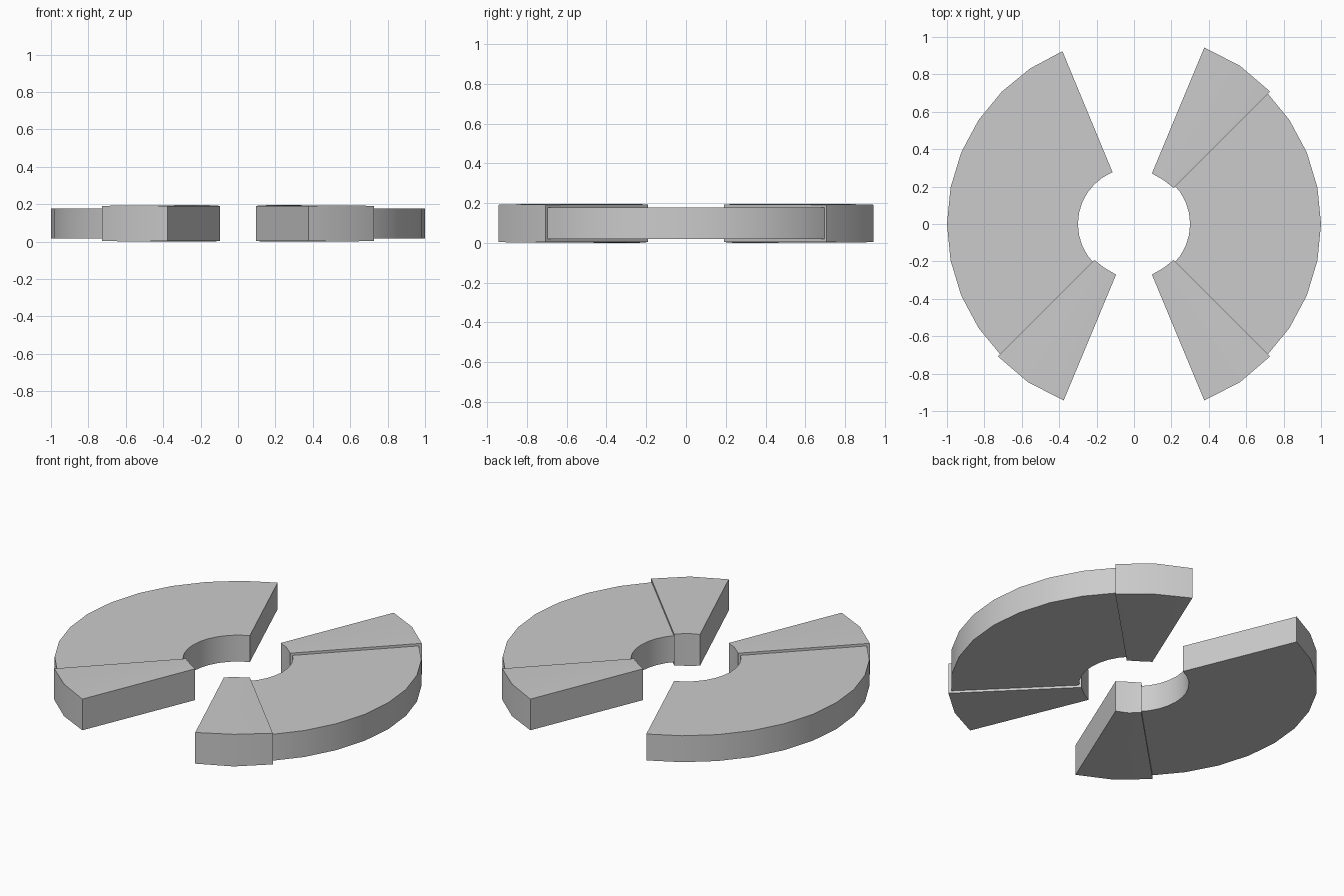
import bpy, bmesh
from math import radians, cos, sin

if "Cube" in bpy.data.objects:
    bpy.data.objects.remove(bpy.data.objects["Cube"])

STEP = 11.25            # 32 sides per full circle
R_IN, R_OUT = 0.30, 1.0
Z_LOW, Z_HIGH = 0.018, 0.177


def ring_segment(name, start, end, swell=0.0):
    """Closed arc with a rectangular section, optionally swollen along its normals."""
    count = round((end - start) / STEP)
    bm = bmesh.new()
    sections = []
    for i in range(count + 1):
        a = radians(start + i * STEP)
        sections.append([bm.verts.new((r * cos(a), r * sin(a), z))
                         for r, z in ((R_IN, Z_LOW), (R_OUT, Z_LOW),
                                      (R_OUT, Z_HIGH), (R_IN, Z_HIGH))])
    for s, t in zip(sections, sections[1:]):
        for k in range(4):
            n = (k + 1) % 4
            bm.faces.new((s[k], s[n], t[n], t[k]))
    bm.faces.new(sections[0])
    bm.faces.new(sections[-1])
    bmesh.ops.recalc_face_normals(bm, faces=bm.faces[:])
    mesh = bpy.data.meshes.new(name)
    bm.to_mesh(mesh)
    bm.free()
    obj = bpy.data.objects.new(name, mesh)
    bpy.context.collection.objects.link(obj)
    bpy.ops.object.select_all(action='DESELECT')
    obj.select_set(True)
    bpy.context.view_layer.objects.active = obj
    bpy.ops.object.shade_smooth_by_angle(angle=radians(30))
    if swell:
        mod = obj.modifiers.new("swell", 'DISPLACE')
        mod.direction = 'NORMAL'
        mod.mid_level = 0.0
        mod.strength = swell
    return obj


# Two facing half rings
ring_segment("right_half_ring", -67.5, 67.5)
ring_segment("left_half_ring", 112.5, 247.5)

# Thicker caps over three of the four ends
for label, angle in (("right_back_cap", 45), ("right_front_cap", -67.5),
                     ("left_front_cap", 225)):
    ring_segment(label, angle, angle + 2 * STEP, swell=0.025)
